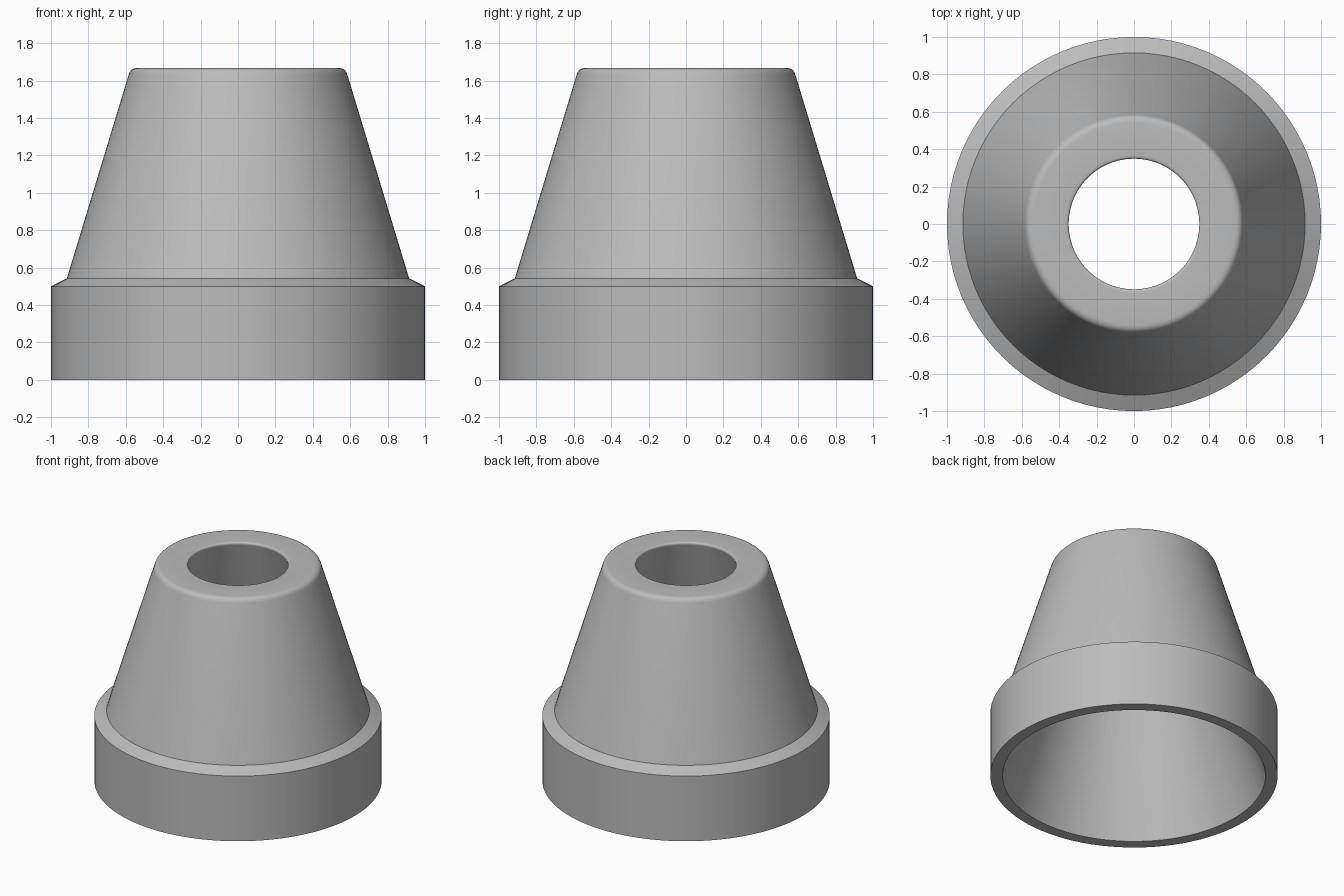
import bpy
import bmesh
import math
from mathutils import Vector

SEGMENTS = 96

cube = bpy.data.objects.get("Cube")
if cube:
    bpy.data.objects.remove(cube, do_unlink=True)

# Single plain grey
grey = bpy.data.materials.new("plain grey")
grey.use_nodes = True
colour = (0.5, 0.5, 0.5, 1)
grey.diffuse_color = colour
grey.node_tree.nodes["Principled BSDF"].inputs["Base Color"].default_value = colour


def rounded(before, corner, after, size, steps=6):
    """Points of a soft corner between two straight profile lines."""
    c = Vector(corner)
    a = c + (Vector(before) - c).normalized() * size
    b = c + (Vector(after) - c).normalized() * size
    return [a * (1 - t) ** 2 + c * 2 * t * (1 - t) + b * t ** 2
            for t in (i / steps for i in range(steps + 1))]


def lathe(name, profile):
    """Revolve a closed (radius, height) profile about the z axis."""
    bm = bmesh.new()
    rings = []
    for i in range(SEGMENTS):
        a = math.tau * i / SEGMENTS
        rings.append([bm.verts.new((r * math.cos(a), r * math.sin(a), z))
                      for r, z in profile])
    n = len(profile)
    for i in range(SEGMENTS):
        p, q = rings[i], rings[(i + 1) % SEGMENTS]
        for j in range(n):
            k = (j + 1) % n
            bm.faces.new((p[j], q[j], q[k], p[k]))
    bmesh.ops.recalc_face_normals(bm, faces=bm.faces)
    mesh = bpy.data.meshes.new(name)
    bm.to_mesh(mesh)
    bm.free()
    mesh.materials.append(grey)
    obj = bpy.data.objects.new(name, mesh)
    bpy.context.collection.objects.link(obj)
    return obj


# Key corners of the hollow wall section
base_inner, base_outer = (0.915, 0), (1, 0)
collar_top, cone_foot = (1, 0.5), (0.915, 0.543)
top_outer, top_inner = (0.574, 1.667), (0.343, 1.667)

profile = [base_inner, base_outer, collar_top, cone_foot]
profile += rounded(cone_foot, top_outer, top_inner, 0.035)
profile += rounded(top_outer, top_inner, base_inner, 0.025)

nozzle = lathe("tapered_collar", profile)

# Smooth walls with crisp collar edges
bpy.ops.object.select_all(action="DESELECT")
nozzle.select_set(True)
bpy.context.view_layer.objects.active = nozzle
bpy.ops.object.shade_smooth_by_angle(angle=math.radians(30))
